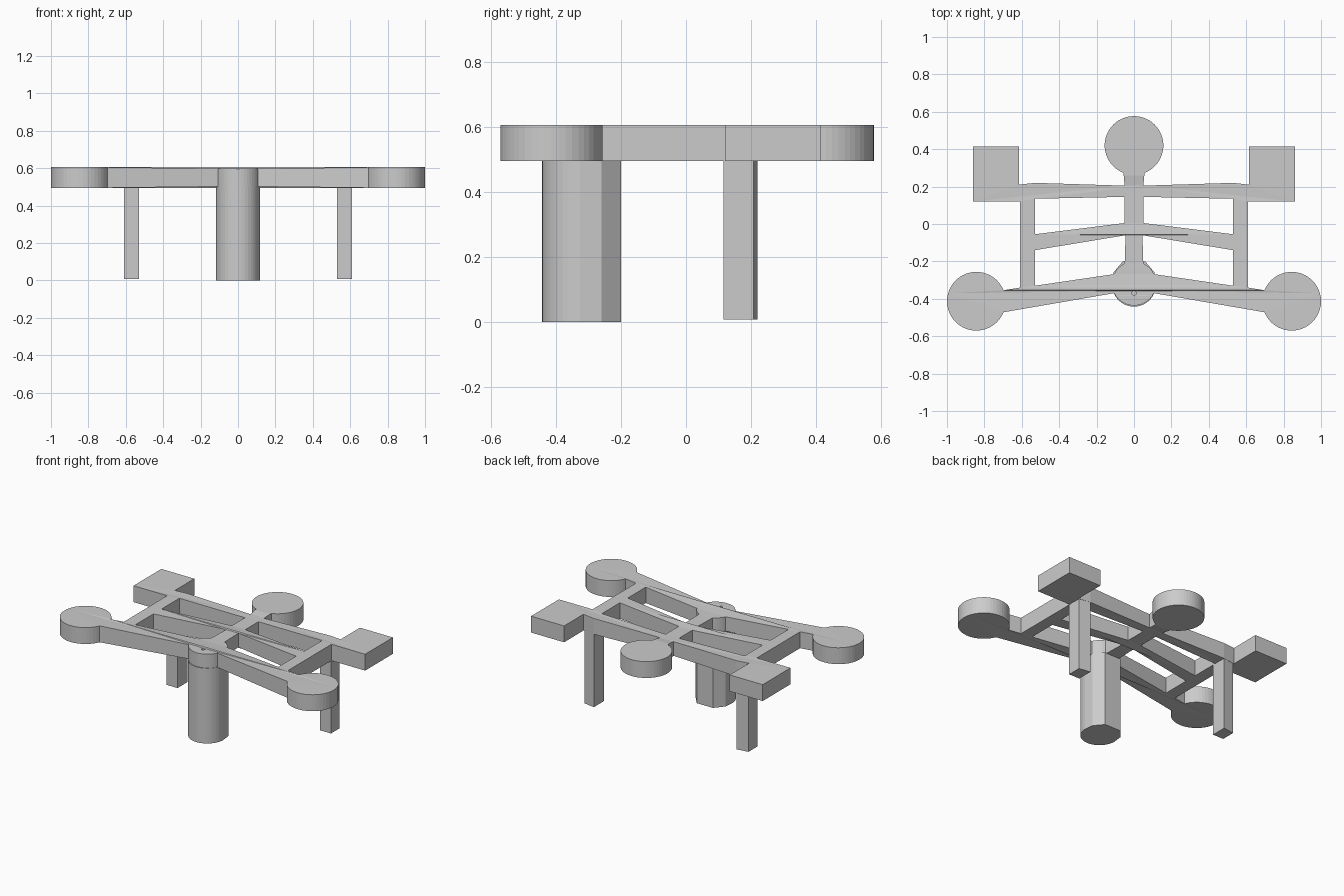
import bpy, bmesh
from math import sin, cos, radians

cube = bpy.data.objects.get("Cube")
if cube:
    bpy.data.objects.remove(cube, do_unlink=True)

grey = bpy.data.materials.new("light_grey")
grey.use_nodes = True
colour = (0.6, 0.6, 0.6, 1)
grey.diffuse_color = colour
grey.node_tree.nodes["Principled BSDF"].inputs["Base Color"].default_value = colour

BOTTOM, TOP = 0.495, 0.605
MID = (BOTTOM + TOP) / 2


def arc(cx, cy, r, start, end, n):
    steps = [radians(start + (end - start) * i / n) for i in range(n + 1)]
    return [(cx + r * cos(a), cy + r * sin(a)) for a in steps]


def mirrored(points):
    return [(-x, y) for x, y in reversed(points)]


def prism(name, points, z0, z1):
    bm = bmesh.new()
    base = bm.faces.new([bm.verts.new((x, y, z0)) for x, y in points])
    top = bmesh.ops.extrude_face_region(bm, geom=[base])["geom"]
    for v in top:
        if isinstance(v, bmesh.types.BMVert):
            v.co.z = z1
    bmesh.ops.recalc_face_normals(bm, faces=bm.faces)
    mesh = bpy.data.meshes.new(name)
    bm.to_mesh(mesh)
    bm.free()
    obj = bpy.data.objects.new(name, mesh)
    bpy.context.collection.objects.link(obj)
    mesh.materials.append(grey)
    return obj


# Frame outline: hub, front arm, round pad, side rail, square pad, rear bar, rear pad
half = arc(0, -0.318, 0.118, -90, -26, 8)
half += arc(0.843, -0.413, 0.157, 202, 518, 40)
half += [(0.61, -0.34), (0.61, 0.12), (0.86, 0.12), (0.86, 0.415),
         (0.615, 0.415), (0.615, 0.21), (0.53, 0.22), (0.05, 0.205), (0.055, 0.26)]
half += arc(0, 0.42, 0.157, -69, 90, 22)
outline = half + mirrored(half[1:-1])

# Openings between the bars, and the small hole in the hub
rear_gap = [(0.05, 0.145), (0.53, 0.135), (0.53, -0.055), (0.05, 0.005)]
front_gap = [(0.045, -0.06), (0.53, -0.14), (0.53, -0.33)]
front_gap += arc(0, -0.318, 0.118, 25, 65, 6)
gaps = [rear_gap, front_gap, mirrored(rear_gap), mirrored(front_gap)]
gaps.append(arc(0, -0.37, 0.012, 0, 330, 11))

curve = bpy.data.curves.new("frame", "CURVE")
curve.dimensions = "2D"
curve.fill_mode = "BOTH"
curve.extrude = (TOP - BOTTOM) / 2
for loop in [outline] + gaps:
    spline = curve.splines.new("POLY")
    spline.points.add(len(loop) - 1)
    for p, (x, y) in zip(spline.points, loop):
        p.co = (x, y, 0, 1)
    spline.use_cyclic_u = True
frame = bpy.data.objects.new("frame", curve)
bpy.context.collection.objects.link(frame)
bpy.ops.object.select_all(action="DESELECT")
frame.select_set(True)
bpy.context.view_layer.objects.active = frame
bpy.ops.object.convert(target="MESH")
frame = bpy.context.view_layer.objects.active

# Thin the bars slightly towards the centre
bm = bmesh.new()
bm.from_mesh(frame.data)
bmesh.ops.remove_doubles(bm, verts=bm.verts, dist=0.0005)
bmesh.ops.recalc_face_normals(bm, faces=bm.faces)
for v in bm.verts:
    if v.co.y < 0.25 and abs(v.co.x) < 0.6:
        v.co.z *= 1 - 0.15 * (1 - abs(v.co.x) / 0.65)
    v.co.z += MID
bm.to_mesh(frame.data)
bm.free()
frame.data.materials.clear()
frame.data.materials.append(grey)
for poly in frame.data.polygons:
    poly.use_smooth = False

# Column: round front, faceted back
column = arc(0, -0.325, 0.117, 180, 360, 20)
column += [(0.11, -0.26), (0.06, -0.2), (-0.06, -0.2), (-0.11, -0.26)]
prism("column", column, 0, 0.505)

# Rear legs
leg = [(0.53, 0.115), (0.61, 0.115), (0.61, 0.208), (0.53, 0.22)]
prism("left_leg", leg, 0.008, 0.5)
prism("right_leg", mirrored(leg), 0.008, 0.5)
